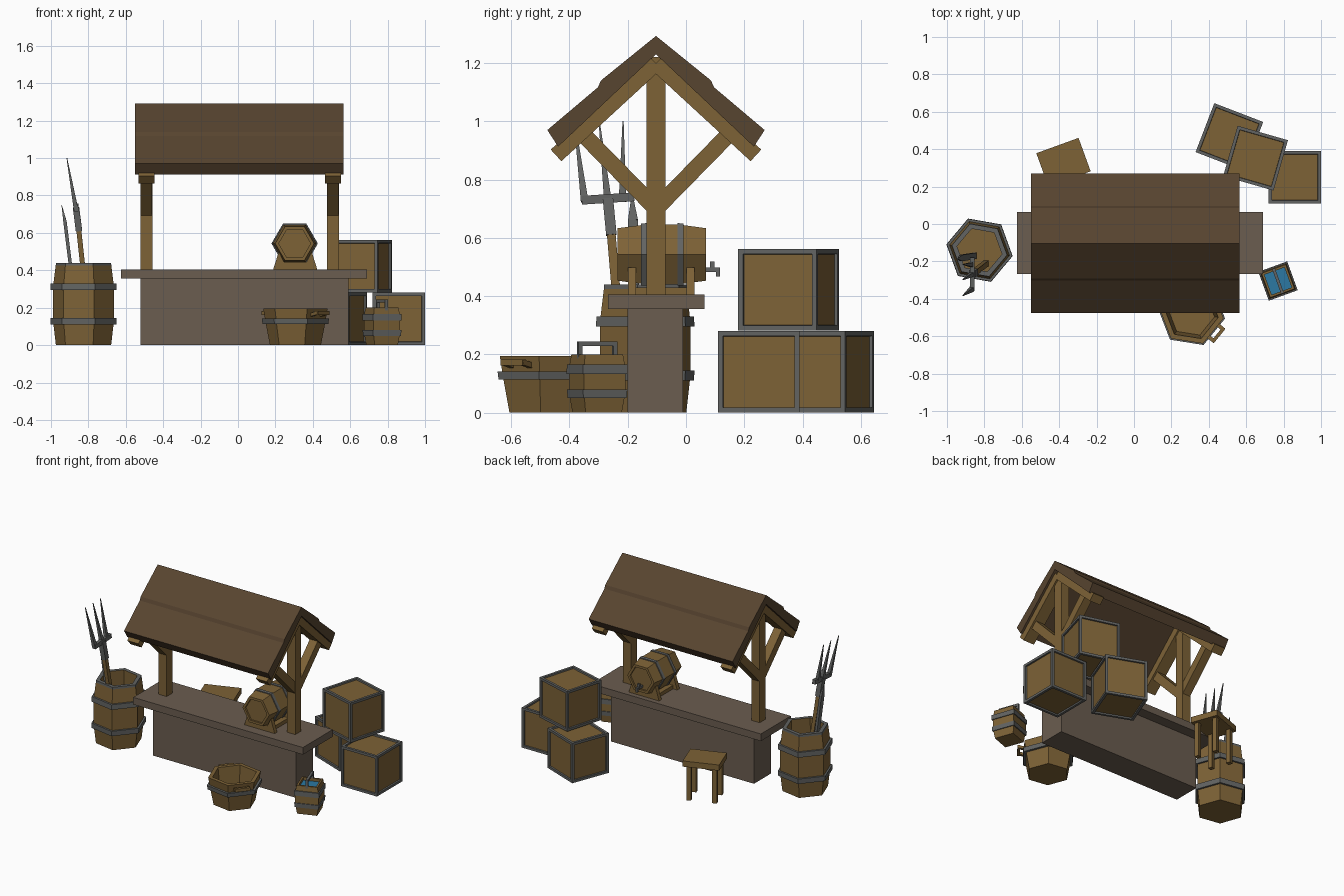
import bpy, bmesh, math
from mathutils import Vector, Matrix

if "Cube" in bpy.data.objects:
    bpy.data.objects.remove(bpy.data.objects["Cube"])


def mat(name, c):
    m = bpy.data.materials.new(name)
    m.diffuse_color = (*c, 1)
    m.use_nodes = True
    m.node_tree.nodes["Principled BSDF"].inputs["Base Color"].default_value = m.diffuse_color
    return m


WOOD = mat("tan_wood", (.205, .122, .037))
ROOF = mat("dark_roof_wood", (.096, .058, .029))
STONE = mat("grey_brown_counter", (.145, .109, .08))
METAL = mat("grey_metal", (.122, .126, .122))
WATER = mat("blue_water", (.025, .19, .36))


def finish(name, bm, mats, M=Matrix()):
    bmesh.ops.recalc_face_normals(bm, faces=bm.faces)
    bm.transform(M)
    me = bpy.data.meshes.new(name)
    bm.to_mesh(me)
    bm.free()
    for m in mats:
        me.materials.append(m)
    ob = bpy.data.objects.new(name, me)
    bpy.context.collection.objects.link(ob)
    return ob


def place(x, y, z=0, rot=0):
    return Matrix.Translation((x, y, z)) @ Matrix.Rotation(math.radians(rot), 4, 'Z')


def box(name, lo, hi, m, M=Matrix()):
    bm = bmesh.new()
    bmesh.ops.create_cube(bm, size=1)
    for v in bm.verts:
        v.co = [l + (c + .5) * (h - l) for l, h, c in zip(lo, hi, v.co)]
    return finish(name, bm, [m], M)


def bar(name, p, q, wx, wy, m, taper=1, M=Matrix()):
    """Square bar from p to q; wx is its width nearest the x axis."""
    p, q = Vector(p), Vector(q)
    d = (q - p).normalized()
    ref = Vector((1, 0, 0)) if abs(d.x) < .9 else Vector((0, 1, 0))
    ax = (ref - d * ref.dot(d)).normalized()
    ay = d.cross(ax)
    bm = bmesh.new()
    bmesh.ops.create_cube(bm, size=1)
    for v in bm.verts:
        c = v.co.copy()
        s = taper if c.z > 0 else 1
        v.co = p.lerp(q, c.z + .5) + ax * c.x * wx * s + ay * c.y * wy * s
    return finish(name, bm, [m], M)


def extrude(name, pts, a, b, put, m):
    """Extrude a profile; put(u, v, t) maps it to space."""
    bm = bmesh.new()
    A = [bm.verts.new(put(u, v, a)) for u, v in pts]
    B = [bm.verts.new(put(u, v, b)) for u, v in pts]
    bm.faces.new(A)
    bm.faces.new(B)
    for i in range(len(pts)):
        j = (i + 1) % len(pts)
        bm.faces.new((A[i], A[j], B[j], B[i]))
    return finish(name, bm, [m])


def lathe(name, n, prof, mats, M, phase=0):
    """Faceted vessel. prof: (radius, z, material of the strip to the next ring)."""
    bm = bmesh.new()
    rings = []
    for r, z, _ in prof:
        rings.append([bm.verts.new((r * math.cos(phase + math.tau * i / n),
                                    r * math.sin(phase + math.tau * i / n), z)) for i in range(n)])
    bm.faces.new(rings[0])
    for k in range(len(prof) - 1):
        for i in range(n):
            j = (i + 1) % n
            f = bm.faces.new((rings[k][i], rings[k][j], rings[k + 1][j], rings[k + 1][i]))
            f.material_index = prof[k][2]
    bm.faces.new(rings[-1]).material_index = prof[-1][2]
    return finish(name, n and bm, mats, M)


# Counter
box("counter_base", (-.52, -.20, 0), (.59, -.01, .356), STONE)
box("counter_top", (-.625, -.267, .355), (.69, .064, .405), STONE)

# Roof
CY = -.103
half = [(.189, 1.14), (.199, 1.117), (.373, .97), (.336, .913)]
prof = ([(CY, 1.293)] + [(CY + u, v) for u, v in half] + [(CY, 1.23)]
        + [(CY - u, v) for u, v in reversed(half)])
extrude("roof", prof, -.55, .565, lambda u, v, t: (t, u, v), ROOF)

# Posts, rafters and braces
for side, x in (("left", -.49), ("right", .507)):
    box(side + "_post", (x - .032, CY - .033, .4), (x + .032, CY + .033, 1.22), WOOD)
    for s in (-1, 1):
        bar(side + "_rafter", (x, CY, 1.199), (x, CY + s * .343, .883), .085, .054, WOOD)
        bar(side + "_brace", (x, CY, .70), (x, CY + s * .25, .955), .06, .056, WOOD)

# Keg on the counter, lying along y
keg = [(.085, -.14, 0), (.085, -.152, 0), (.104, -.152, 0), (.116, -.075, 1), (.123, -.075, 1),
       (.124, -.053, 1), (.119, -.053, 0), (.119, .05, 1), (.124, .05, 1), (.123, .072, 1),
       (.116, .072, 0), (.104, .152, 0), (.085, .152, 0), (.085, .14, 0)]
lathe("keg", 6, keg, [WOOD, METAL],
      Matrix.Translation((.303, -.083, .543)) @ Matrix.Rotation(math.pi / 2, 4, 'X'))
bar("tap_spout", (.303, .05, .49), (.303, .115, .49), .016, .016, METAL)
bar("tap_handle", (.303, .09, .485), (.303, .09, .518), .02, .014, METAL)
bar("tap_outlet", (.303, .11, .498), (.303, .11, .468), .014, .014, METAL)
cradle = [(-.118, 0), (.118, 0), (.088, .095), (.06, .04), (-.06, .04), (-.088, .095)]
for y in (-.185, .015):
    extrude("keg_stand_end", cradle, y - .014, y + .014,
            lambda u, v, t: (.306 + u, t, .404 + v), WOOD)
for x in (.24, .37):
    box("keg_stand_rail", (x - .02, -.18, .405), (x + .02, .01, .43), WOOD)

# Large open barrel
barrel = [(.150, 0, 0), (.163, .11, 1), (.178, .11, 1), (.180, .145, 1), (.166, .145, 0),
          (.166, .295, 1), (.180, .295, 1), (.178, .33, 1), (.163, .33, 0), (.151, .425, 1),
          (.150, .44, 1), (.122, .44, 0), (.13, .05, 0)]
lathe("large_barrel", 6, barrel, [WOOD, METAL], place(-.826, -.14, 0, -10))

# Pitchfork and blade standing in the barrel
joint = Vector((-.866, -.268, .735))
bar("fork_handle", (-.79, -.21, .06), (-.853, -.258, .63), .026, .03, WOOD)
bar("fork_socket", (-.850, -.256, .61), joint, .034, .036, METAL)
bar("fork_crossbar", joint + Vector((0, -.09, -.006)), joint + Vector((0, .09, .006)), .024, .03, METAL)
for b, t in ((-.08, -.115), (0, -.03), (.05, .052)):
    bar("fork_tine", joint + Vector((0, b, -.01)), (-.915, joint.y + t, 1.0), .024, .026, METAL, .15)
bar("blade", (-.85, -.17, .06), (-.925, -.182, .66), .018, .034, METAL)
bar("blade_tip", (-.925, -.182, .66), (-.943, -.185, .75), .018, .034, METAL, .1)

# Stool
S = place(-.377, .33, 0, 20)
box("stool_seat", (-.12, -.095, .24), (.12, .095, .28), WOOD, S)
for x in (-.085, .085):
    for y in (-.065, .065):
        box("stool_leg", (x - .015, y - .015, 0), (x + .015, y + .015, .245), WOOD, S)

# Crates: metal-edged cubes with recessed wood panels
for x, y, z, rot in ((.86, .25, 0, 0), (.51, .465, 0, -21), (.65, .352, .282, -16)):
    bm = bmesh.new()
    bmesh.ops.create_cube(bm, size=.28)
    panels = list(bm.faces)
    bmesh.ops.inset_individual(bm, faces=panels, thickness=.024)
    for f in bm.faces:
        f.material_index = 1
    bmesh.ops.inset_individual(bm, faces=panels, thickness=.002, depth=-.01)
    for f in panels:
        f.material_index = 0
    finish("crate", bm, [WOOD, METAL], place(x, y, z + .14, rot))

# Six-sided tub with side handles
T = place(.307, -.477, 0, -9)
tub = [(.138, 0, 0), (.160, .113, 1), (.178, .113, 1), (.182, .142, 1), (.165, .142, 0),
       (.174, .195, 0), (.145, .195, 0), (.125, .03, 0)]
lathe("tub", 6, tub, [WOOD, METAL], T)
for a in (-30, 150):
    H = T @ Matrix.Rotation(math.radians(a), 4, 'Z')
    for y in (-.04, .04):
        bar("tub_handle_arm", (.13, y, .16), (.19, y, .173), .02, .018, WOOD, 1, H)
    bar("tub_handle_grip", (.185, -.049, .172), (.185, .049, .172), .018, .022, WOOD, 1, H)

# Four-sided water bucket
B = place(.77, -.305, 0, 20)
q = math.sqrt(2)
bucket = [(.066, 0, 0), (.073, .05, 1), (.079, .05, 1), (.081, .08, 1), (.076, .08, 0),
          (.076, .132, 1), (.082, .132, 1), (.081, .165, 1), (.074, .165, 0), (.069, .2, 0),
          (.057, .2, 0), (.057, .18, 2)]
lathe("water_bucket", 4, [(r * q, z, m) for r, z, m in bucket], [WOOD, METAL, WATER], B, math.pi / 4)
for y in (-.064, .064):
    bar("bucket_handle_side", (0, y, .17), (0, y, .245), .016, .014, METAL, 1, B)
bar("bucket_handle_grip", (0, -.071, .237), (0, .071, .237), .016, .016, METAL, 1, B)
